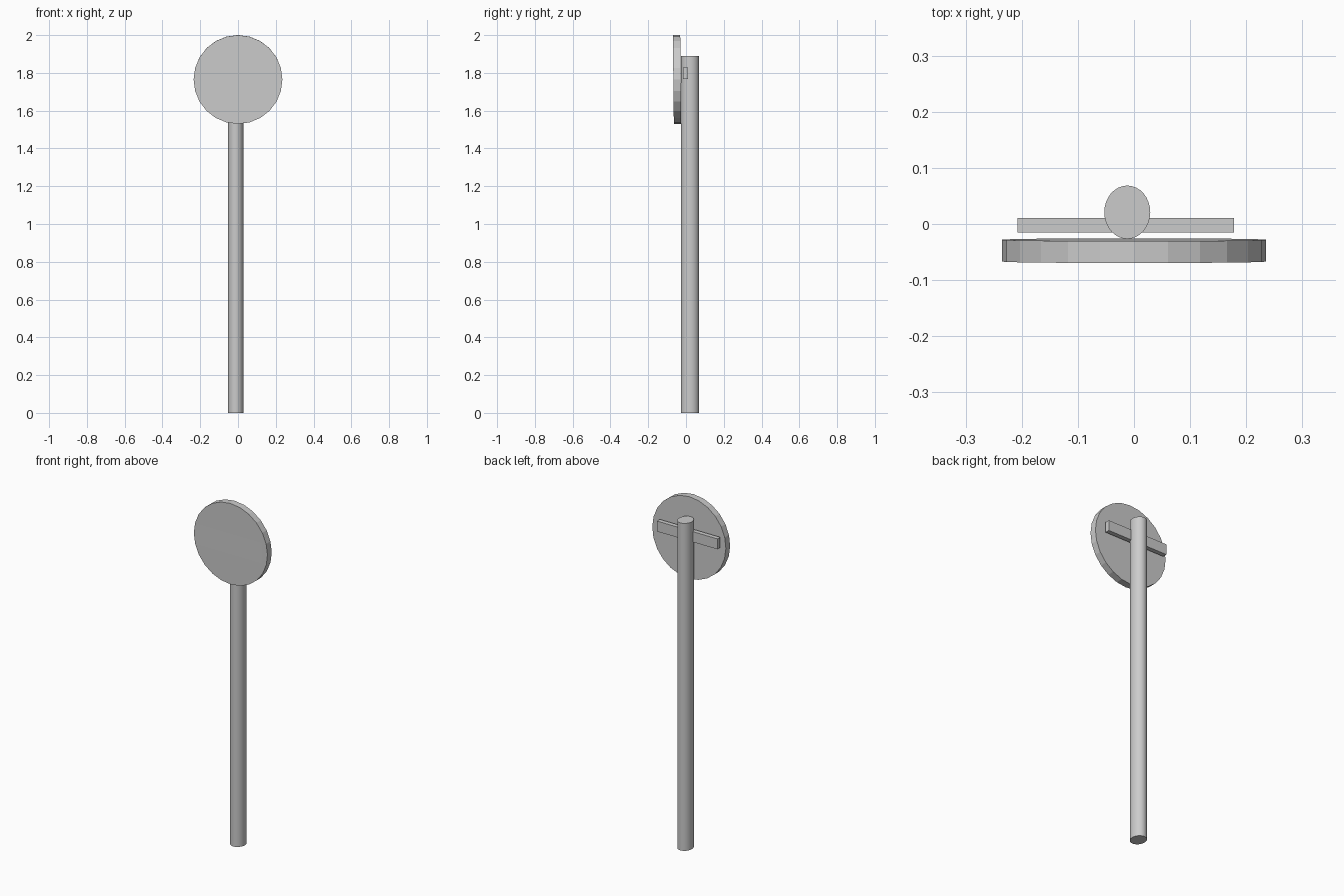
import bpy
from math import radians

if "Cube" in bpy.data.objects:
    bpy.data.objects.remove(bpy.data.objects["Cube"])


def finish(obj, name):
    obj.name = name
    obj.data.name = name
    bpy.ops.object.transform_apply(location=False, rotation=True, scale=True)
    return obj


def cylinder(name, sides, loc, size, rot=(0, 0, 0)):
    bpy.ops.mesh.primitive_cylinder_add(vertices=sides, radius=1, depth=1, location=loc, rotation=rot)
    obj = bpy.context.object
    obj.scale = size
    return finish(obj, name)


TILT = 0.011              # sign leans very slightly forward at the top
SIGN_Z, SIGN_R = 1.765, 0.235

# Post: slightly oval, smooth round side with crisp ends
cylinder("post", 32, (-0.012, 0.021, 0.945), (0.041, 0.0475, 1.89))
bpy.ops.object.shade_smooth_by_angle(angle=radians(30))

# Round sign disc, faceted rim
cylinder("sign_disc", 24, (0, -0.0475, SIGN_Z), (SIGN_R, SIGN_R, 0.039),
         (radians(90) + TILT, 0, 0))

# Bracket bar behind the sign, passing through the post
bpy.ops.mesh.primitive_cube_add(size=1, location=(-0.015, -0.002, 1.798))
bpy.context.object.scale = (0.386, 0.026, 0.06)
finish(bpy.context.object, "bracket_bar")

# Blank face panel lying almost flush with the front of the disc
bpy.ops.mesh.primitive_plane_add(size=1, location=(-0.01, -0.0677, SIGN_Z),
                                 rotation=(radians(90), 0, 0))
bpy.context.object.scale = (0.43, 0.12, 1)
finish(bpy.context.object, "face_panel")
